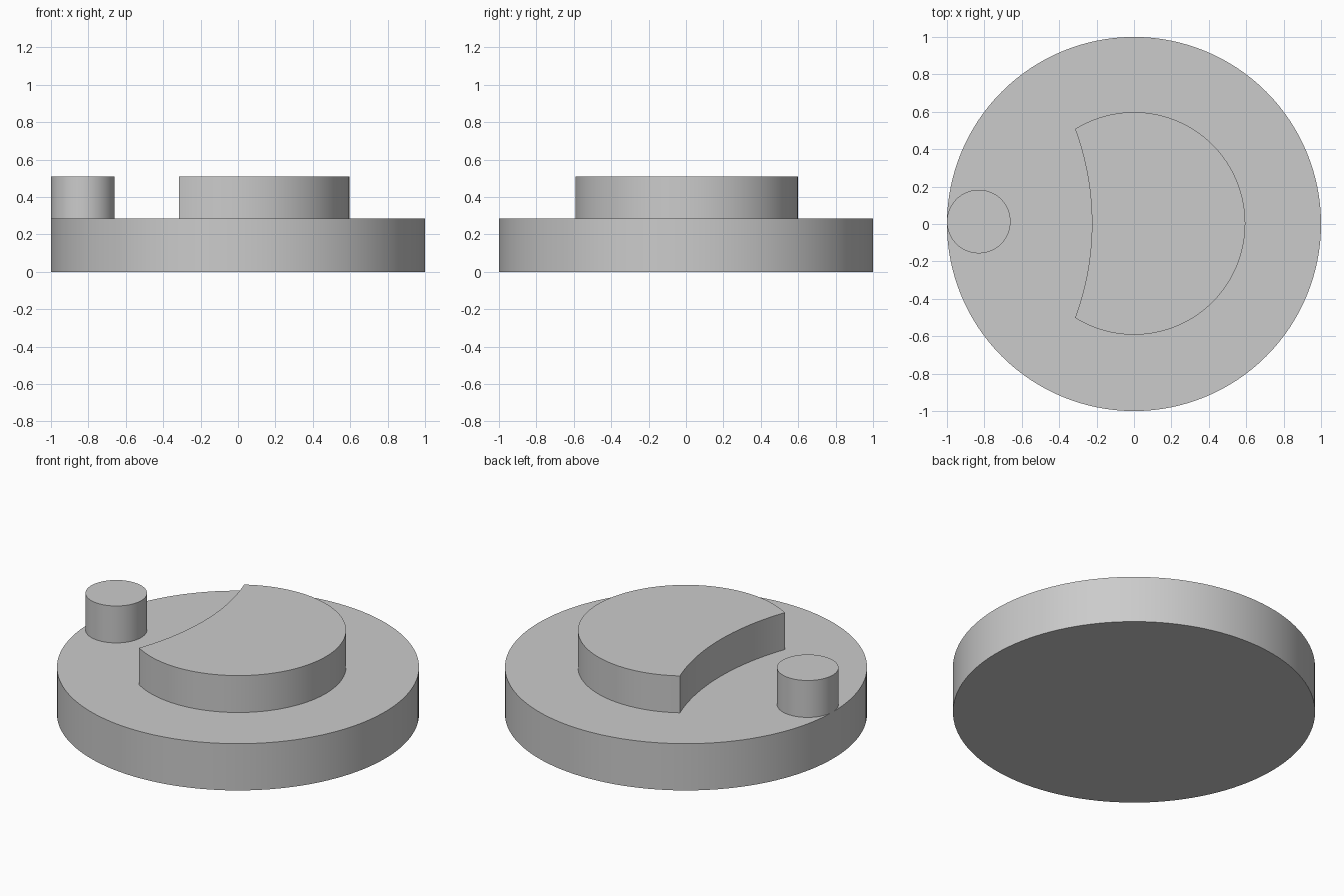
import bpy
import bmesh
from math import atan2, cos, radians, sin, sqrt, tau

cube = bpy.data.objects.get("Cube")
if cube:
    bpy.data.objects.remove(cube)

BASE_TOP, TOP = 0.285, 0.51
BASE_RADIUS = 1.0
HUB_RADIUS = 0.595
PIN_RADIUS = 0.17
SINK = 0.01

grey = bpy.data.materials.new("plain_grey")
grey.use_nodes = True
colour = (0.6, 0.6, 0.6, 1)
grey.diffuse_color = colour
grey.node_tree.nodes["Principled BSDF"].inputs["Base Color"].default_value = colour


def arc(cx, cy, radius, start, end, steps):
    """Points along an arc, both ends included."""
    angles = [start + (end - start) * i / steps for i in range(steps + 1)]
    return [(cx + radius * cos(a), cy + radius * sin(a)) for a in angles]


def extrude(name, outline, bottom, top):
    """Raise a closed outline into a solid with sharp rims."""
    bm = bmesh.new()
    face = bm.faces.new([bm.verts.new((x, y, bottom)) for x, y in outline])
    raised = bmesh.ops.extrude_face_region(bm, geom=[face], use_keep_orig=True)
    verts = [g for g in raised["geom"] if isinstance(g, bmesh.types.BMVert)]
    bmesh.ops.translate(bm, verts=verts, vec=(0, 0, top - bottom))
    bmesh.ops.recalc_face_normals(bm, faces=bm.faces)
    mesh = bpy.data.meshes.new(name)
    bm.to_mesh(mesh)
    bm.free()
    mesh.materials.append(grey)
    obj = bpy.data.objects.new(name, mesh)
    bpy.context.collection.objects.link(obj)
    bpy.ops.object.select_all(action="DESELECT")
    obj.select_set(True)
    bpy.context.view_layer.objects.active = obj
    bpy.ops.object.shade_smooth_by_angle(angle=radians(30))
    return obj


# Round base plate
extrude("base_disc", arc(0, 0, BASE_RADIUS, 0, tau, 128)[:-1], 0, BASE_TOP)

# Drive pin at the rim
extrude("drive_pin", arc(-0.83, 0.013, PIN_RADIUS, 0, tau, 64)[:-1], BASE_TOP - SINK, TOP)

# Raised hub with a shallow concave side facing the pin
corner_x, hollow_x, hub_y = -0.315, -0.225, 0.003
half = sqrt(HUB_RADIUS ** 2 - corner_x ** 2)
depth = hollow_x - corner_x
hollow_radius = (half ** 2 + depth ** 2) / (2 * depth)
hollow_centre = hollow_x - hollow_radius
rim = atan2(half, corner_x)
cut = atan2(half, corner_x - hollow_centre)
outline = arc(0, hub_y, HUB_RADIUS, -rim, rim, 96)
outline += arc(hollow_centre, hub_y, hollow_radius, cut, -cut, 32)[1:-1]
extrude("locking_hub", outline, BASE_TOP - SINK, TOP)
